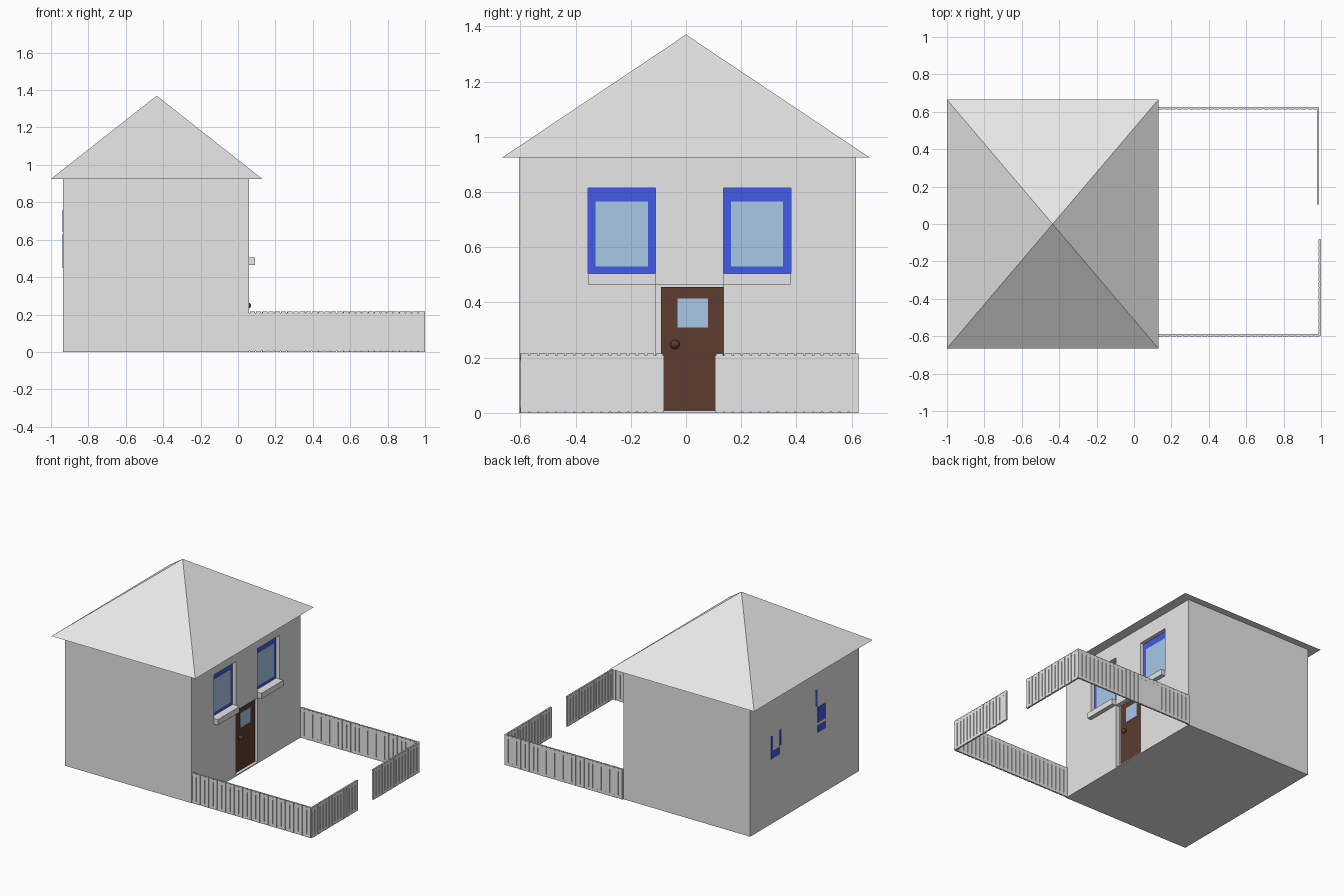
import bpy
import bmesh
from mathutils import Vector

cube = bpy.data.objects.get("Cube")
if cube:
    bpy.data.objects.remove(cube, do_unlink=True)


def material(name, rgb):
    mat = bpy.data.materials.new(name)
    mat.use_nodes = True
    mat.diffuse_color = (*rgb, 1)
    mat.node_tree.nodes["Principled BSDF"].inputs["Base Color"].default_value = (*rgb, 1)
    return mat


GREY = material("plaster grey", (0.8, 0.8, 0.8))
BLUE = material("frame blue", (0.06, 0.11, 0.85))
GLASS = material("pale blue glass", (0.43, 0.63, 0.87))
BROWN = material("door brown", (0.11, 0.045, 0.03))


def finish(name, bm, mat):
    bmesh.ops.recalc_face_normals(bm, faces=bm.faces)
    mesh = bpy.data.meshes.new(name)
    bm.to_mesh(mesh)
    bm.free()
    obj = bpy.data.objects.new(name, mesh)
    bpy.context.collection.objects.link(obj)
    mesh.materials.append(mat)
    return obj


def add_box(bm, x, y, z):
    """Add a box spanning the given (low, high) ranges."""
    verts = bmesh.ops.create_cube(bm, size=1)["verts"]
    for v in verts:
        v.co = Vector([lo + (c + 0.5) * (hi - lo) for c, (lo, hi) in zip(v.co, (x, y, z))])


def box(name, mat, x, y, z):
    bm = bmesh.new()
    add_box(bm, x, y, z)
    return finish(name, bm, mat)


BACK, FACE, RECESS = -0.935, 0.06, 0.03
WINDOWS = {"right": (-0.355, -0.11), "left": (0.135, 0.38)}
WINDOW_Z = (0.505, 0.815)

# House body with recesses for the windows and the door
walls = box("walls", GREY, (BACK, FACE), (-0.605, 0.615), (0, 0.925))
bm = bmesh.new()
for span in WINDOWS.values():
    add_box(bm, (RECESS, 0.2), span, WINDOW_Z)
add_box(bm, (RECESS, 0.2), (-0.11, 0.135), (0.008, 0.465))
cutter = finish("opening_cutter", bm, GREY)
cut = walls.modifiers.new("openings", "BOOLEAN")
cut.object, cut.operation, cut.solver = cutter, "DIFFERENCE", "EXACT"
bpy.context.view_layer.objects.active = walls
bpy.ops.object.modifier_apply(modifier=cut.name)
bpy.data.objects.remove(cutter, do_unlink=True)

# Pyramid roof with a flat underside
bm = bmesh.new()
eaves = [bm.verts.new((x, y, 0.925)) for x, y in
         ((-1, -0.665), (0.13, -0.665), (0.13, 0.665), (-1, 0.665))]
apex = bm.verts.new((-0.435, 0, 1.37))
bm.faces.new(eaves)
for i in range(4):
    bm.faces.new((eaves[i], eaves[(i + 1) % 4], apex))
finish("roof", bm, GREY)

# Windows: blue frame, glass plate and projecting sill
for side, (lo, hi) in WINDOWS.items():
    box(side + "_window_frame", BLUE, (RECESS - 0.01, RECESS + 0.004), (lo, hi), WINDOW_Z)
    box(side + "_window_glass", GLASS, (RECESS, RECESS + 0.007),
        (lo + 0.028, hi - 0.028), (0.53, 0.765))
    box(side + "_window_sill", GREY, (RECESS, 0.09), (lo, hi), (0.465, 0.505))

# Slivers of frame that show on the rear wall
for name, y, z in (("post_a", (0.36, 0.38), (0.51, 0.62)),
                   ("post_b", (0.265, 0.285), (0.52, 0.63)),
                   ("foot_a", (0.285, 0.38), (0.46, 0.51)),
                   ("post_c", (-0.135, -0.115), (0.64, 0.76)),
                   ("panel_c", (-0.23, -0.14), (0.52, 0.63)),
                   ("foot_c", (-0.23, -0.14), (0.45, 0.5))):
    box("rear_frame_" + name, BLUE, (BACK - 0.002, BACK + 0.004), y, z)

# Door with a small pane and a knob
box("door", BROWN, (RECESS - 0.01, 0.038), (-0.09, 0.135), (0.008, 0.455))
box("door_pane", GLASS, (0.034, 0.041), (-0.03, 0.08), (0.31, 0.415))
bm = bmesh.new()
bmesh.ops.create_uvsphere(bm, u_segments=16, v_segments=10, radius=0.017)
bmesh.ops.translate(bm, verts=bm.verts, vec=(0.052, -0.04, 0.248))
for f in bm.faces:
    f.smooth = True
finish("door_knob", bm, BROWN)


def fence(name, along, start, end, centre):
    """Close-set pickets on a thin core, tied by a top and a bottom rail."""
    bm = bmesh.new()

    def slab(lo, hi, half, z):
        run, thick = (lo, hi), (centre - half, centre + half)
        add_box(bm, *((run, thick) if along == "x" else (thick, run)), z)

    slab(start, end, 0.002, (0.004, 0.205))
    slab(start, end, 0.005, (0.004, 0.02))
    slab(start, end, 0.005, (0.19, 0.208))
    count = round((end - start) / 0.033)
    step = (end - start) / count
    for i in range(count):
        lo = start + i * step
        slab(lo + 0.003, lo + step - 0.003, 0.006, (0, 0.215))
    return finish(name, bm, GREY)


# Garden fence with a gap at the gate
fence("left_fence", "x", FACE, 0.99, 0.619)
fence("right_fence", "x", FACE, 0.995, -0.595)
fence("gate_left_fence", "y", 0.105, 0.622, 0.984)
fence("gate_right_fence", "y", -0.6, -0.08, 0.993)
